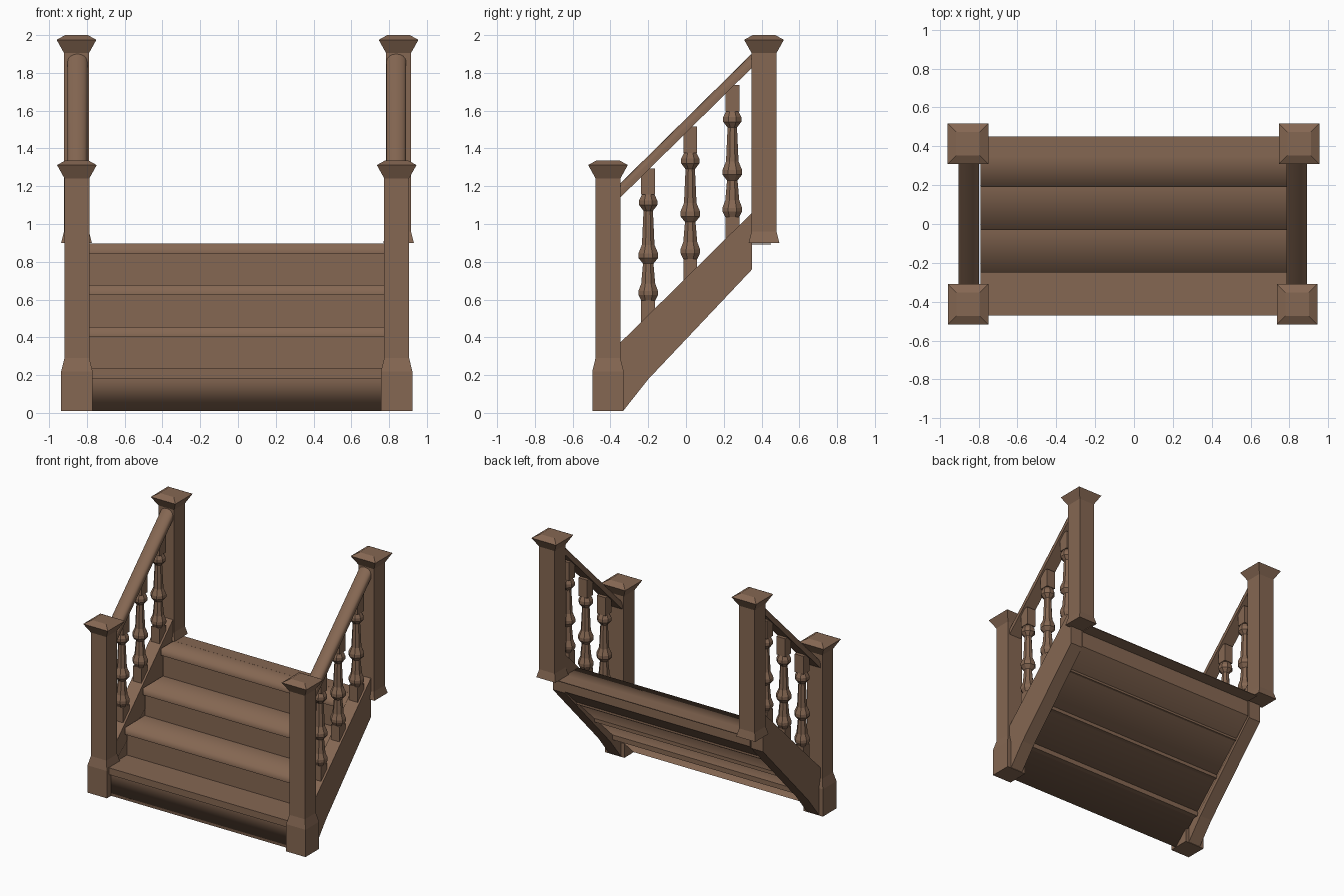
import bpy, bmesh, math

if "Cube" in bpy.data.objects:
    bpy.data.objects.remove(bpy.data.objects["Cube"])

wood = bpy.data.materials.new("brown wood")
wood.diffuse_color = (0.235, 0.136, 0.085, 1)
wood.use_nodes = True
wood.node_tree.nodes["Principled BSDF"].inputs["Base Color"].default_value = wood.diffuse_color


def finish(name, bm):
    bmesh.ops.recalc_face_normals(bm, faces=bm.faces)
    me = bpy.data.meshes.new(name)
    bm.to_mesh(me)
    bm.free()
    me.materials.append(wood)
    ob = bpy.data.objects.new(name, me)
    bpy.context.collection.objects.link(ob)
    return ob


def prism(name, pts, x0, x1, soft=()):
    """Extrude a (y, z) profile along x; 'soft' lists corners shaded smooth."""
    bm = bmesh.new()
    a = [bm.verts.new((x0, y, z)) for y, z in pts]
    b = [bm.verts.new((x1, y, z)) for y, z in pts]
    n = len(pts)
    bm.faces.new(a)
    bm.faces.new(b[::-1])
    for i in range(n):
        j = (i + 1) % n
        bm.faces.new((a[i], a[j], b[j], b[i]))
    for f in bm.faces:
        f.smooth = True
    for e in bm.edges:
        e.smooth = False
    for i in soft:
        bm.edges.get((a[i], b[i])).smooth = True
    return finish(name, bm)


def rings(bm, cx, cy, profile, sides):
    """Stack rings of (radius, z); four sides gives square sections by half-width."""
    k = math.sqrt(2) if sides == 4 else 1
    prev = None
    for r, z in profile:
        ring = []
        for i in range(sides):
            t = 2 * math.pi * (i + 0.5) / sides
            ring.append(bm.verts.new((cx + r * k * math.cos(t), cy + r * k * math.sin(t), z)))
        if prev:
            for i in range(sides):
                j = (i + 1) % sides
                bm.faces.new((prev[i], prev[j], ring[j], ring[i]))
        else:
            bm.faces.new(ring[::-1])
        prev = ring
    bm.faces.new(prev)


def post(name, cx, cy, foot, top):
    bm = bmesh.new()
    cap = [(0.066, top - 0.095), (0.105, top - 0.025), (0.06, top)]
    rings(bm, cx, cy, foot + cap, 4)
    finish(name, bm)


RISE, RUN = 0.2205, 0.22

# Stair body: risers in front, sloping soffit below, upright back
body = [(-0.445, 0.01)]
for i in range(4):
    y, z = -0.445 + RUN * i, 0.185 + RISE * i
    body.append((y, z))
    body.append((y + RUN if i < 3 else 0.35, z))
body.append((0.35, 0.77))
prism("stair_body", body, -0.79, 0.785, soft=(0,))

# Treads with overhanging nosing
for i in range(4):
    y, z = -0.47 + RUN * i, 0.235 + RISE * i
    back = y + RUN + 0.025 if i < 3 else 0.35
    prism(f"tread_{i + 1}", [(back, z), (y, z), (y, z - 0.052), (back, z - 0.052)],
          -0.79, 0.785, soft=(1,) if i else ())
# Thin landing strip reaching the rear posts
prism("landing_strip", [(0.345, 0.897), (0.45, 0.897), (0.45, 0.892), (0.345, 0.892)], -0.79, 0.785)

front_foot = [(0.083, 0.01), (0.083, 0.22), (0.066, 0.29)]
back_foot = [(0.081, 0.90), (0.066, 0.96)]

for side, cf, cb, cm in (("left", -0.853, -0.855, -0.85), ("right", 0.84, 0.85, 0.838)):
    # Newel posts
    post(f"{side}_front_post", cf, -0.413, front_foot, 1.337)
    post(f"{side}_back_post", cb, 0.413, back_foot, 2.0)

    # Sloping side stringer
    prism(f"{side}_stringer",
          [(-0.36, 0.01), (-0.333, 0.01), (-0.2, 0.178), (0.35, 0.76), (0.35, 1.06),
           (-0.36, 0.36)], cm - 0.052, cm + 0.052)

    # Handrail: rounded section swept up the slope
    bm = bmesh.new()
    sec = [(-0.052, 0.0)]
    for i in range(9):
        t = math.pi * (1 - i / 8)
        sec.append((0.052 * math.cos(t), 0.035 + 0.04 * math.sin(t)))
    sec.append((0.052, 0.0))
    lo = [bm.verts.new((cm + x, -0.36, 1.128 + z)) for x, z in sec]
    hi = [bm.verts.new((cm + x, 0.36, 1.838 + z)) for x, z in sec]
    bm.faces.new(lo)
    bm.faces.new(hi[::-1])
    n = len(sec)
    for i in range(n):
        j = (i + 1) % n
        f = bm.faces.new((lo[i], lo[j], hi[j], hi[i]))
        f.smooth = True
    for v in (lo, hi):
        for i in range(n):
            bm.edges.get((v[i], v[(i + 1) % n])).smooth = False
    for i in (0, n - 1):
        bm.edges.get((lo[i], hi[i])).smooth = False
    finish(f"{side}_handrail", bm)

    # Turned balusters with square end blocks
    for k in range(3):
        y, z = -0.2 + 0.2225 * k, 0.2205 * k
        bm = bmesh.new()
        rings(bm, cm, y, [(0.037, 0.45 + z), (0.037, 0.595 + z)], 4)
        turned = [(0.040, 0.595), (0.056, 0.625), (0.056, 0.645), (0.040, 0.685),
                  (0.030, 0.79), (0.056, 0.82), (0.056, 0.845), (0.036, 0.89),
                  (0.027, 1.07), (0.052, 1.10), (0.052, 1.125), (0.036, 1.155)]
        rings(bm, cm, y, [(r, h + z) for r, h in turned], 8)
        rings(bm, cm, y, [(0.037, 1.155 + z), (0.037, 1.295 + z)], 4)
        finish(f"{side}_baluster_{k + 1}", bm)
